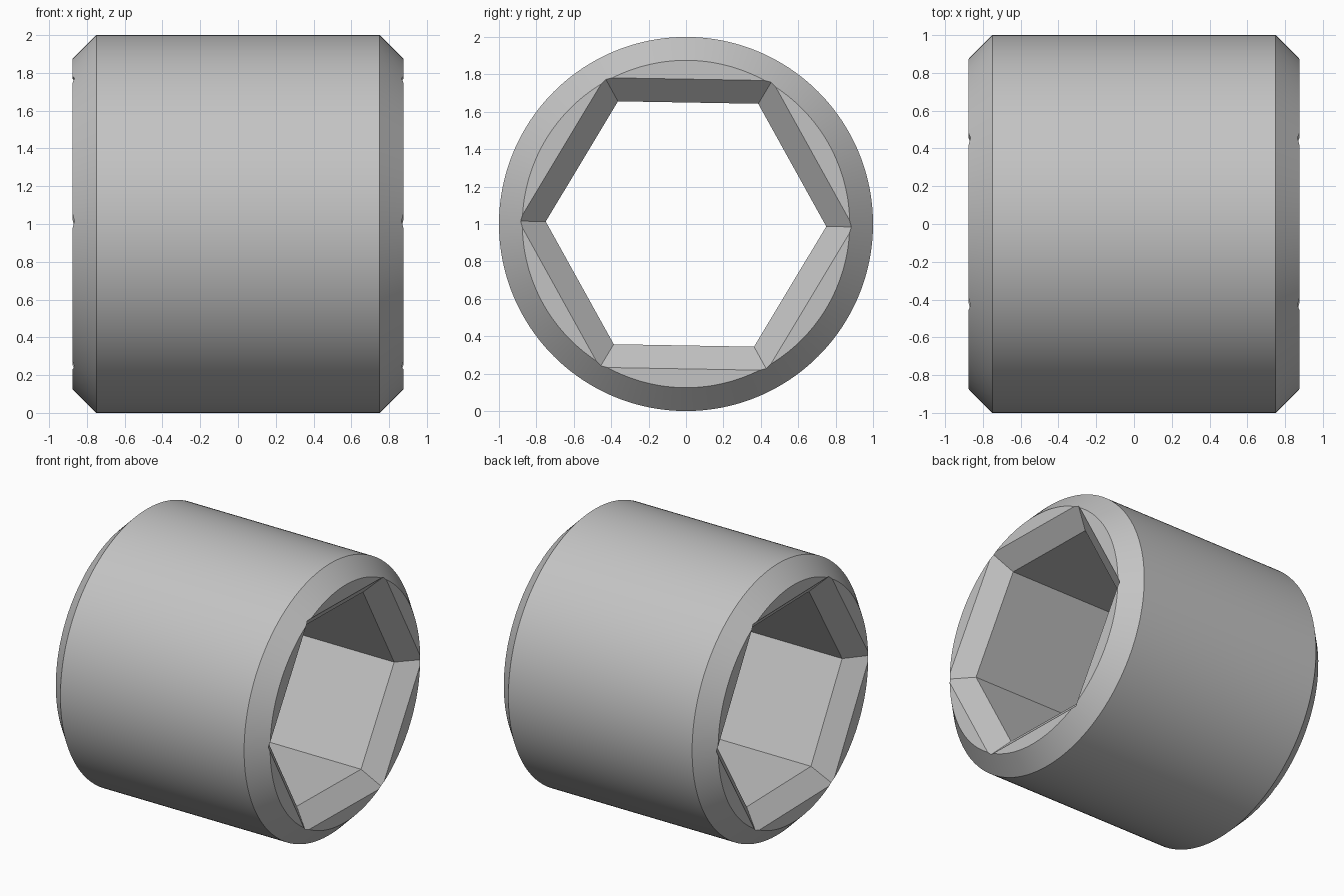
import bpy, bmesh
from math import cos, sin, pi, radians

cube = bpy.data.objects.get("Cube")
if cube:
    bpy.data.objects.remove(cube, do_unlink=True)

grey = bpy.data.materials.new("steel grey")
grey.use_nodes = True
colour = (0.55, 0.55, 0.55, 1)
grey.diffuse_color = colour
grey.node_tree.nodes["Principled BSDF"].inputs["Base Color"].default_value = colour


def lathe(name, sections, sides, turn=0.0):
    """Solid along x from (x, radius) sections with the given number of sides."""
    bm = bmesh.new()
    rings = []
    for x, r in sections:
        angles = [turn + 2 * pi * i / sides for i in range(sides)]
        rings.append([bm.verts.new((x, r * cos(a), 1 + r * sin(a))) for a in angles])
    for a, b in zip(rings, rings[1:]):
        for i in range(sides):
            j = (i + 1) % sides
            bm.faces.new((a[i], a[j], b[j], b[i]))
    bm.faces.new(rings[0])
    bm.faces.new(rings[-1])
    bmesh.ops.recalc_face_normals(bm, faces=bm.faces)
    mesh = bpy.data.meshes.new(name)
    bm.to_mesh(mesh)
    bm.free()
    mesh.materials.append(grey)
    obj = bpy.data.objects.new(name, mesh)
    bpy.context.collection.objects.link(obj)
    return obj


# Round body with 45 degree chamfers at both ends
half, straight, chamfer = 0.875, 0.75, 0.125
body = lathe("hex_sleeve", [(-half, 1 - chamfer), (-straight, 1),
                            (straight, 1), (half, 1 - chamfer)], 192)

# Hexagonal bore flaring at 45 degrees on its flats towards both ends
bore_r, reach = 0.75, 0.25
flare_r = bore_r + reach / cos(pi / 6)
cutter = lathe("bore_cutter", [(-straight - reach, flare_r), (-straight, bore_r),
                               (straight, bore_r), (straight + reach, flare_r)],
               6, radians(-1))
cutter.hide_render = True

cut = body.modifiers.new("bore", 'BOOLEAN')
cut.operation = 'DIFFERENCE'
cut.solver = 'EXACT'
cut.object = cutter

bpy.ops.object.select_all(action='DESELECT')
body.select_set(True)
bpy.context.view_layer.objects.active = body
bpy.ops.object.modifier_apply(modifier=cut.name)
bpy.data.objects.remove(cutter, do_unlink=True)
bpy.ops.object.shade_smooth_by_angle(angle=radians(25))
